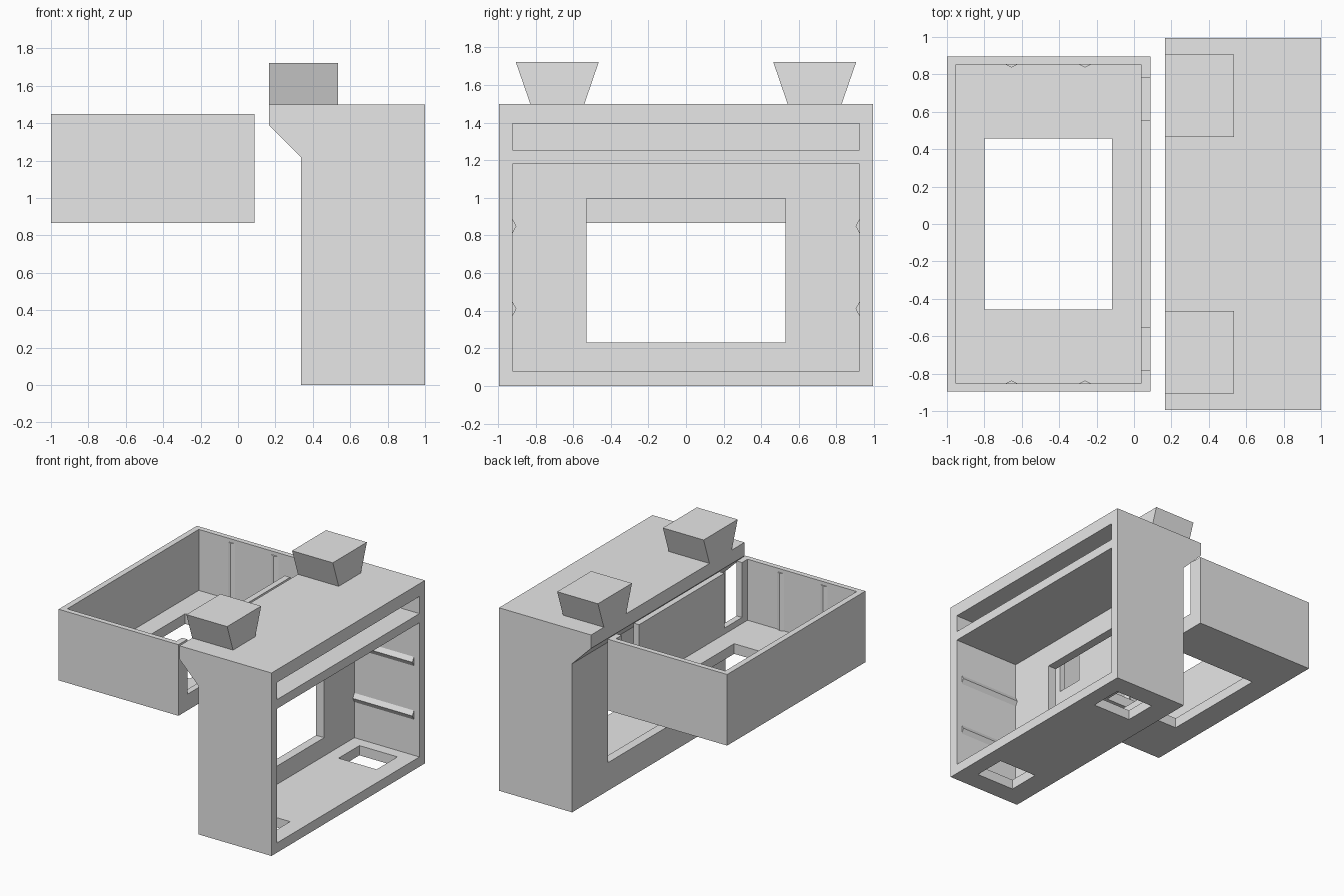
import bpy, bmesh

if "Cube" in bpy.data.objects:
    bpy.data.objects.remove(bpy.data.objects["Cube"])

grey = bpy.data.materials.new("plain grey")
grey.diffuse_color = (0.8, 0.8, 0.8, 1)
grey.use_nodes = True
grey.node_tree.nodes["Principled BSDF"].inputs["Base Color"].default_value = grey.diffuse_color


def prism(name, profile, axis, lo, hi):
    """Extrude a 2D profile along an axis (0=x: profile is y,z; 1=y: x,z; 2=z: x,y)."""
    bm = bmesh.new()

    def point(p, d):
        c = list(p)
        c.insert(axis, d)
        return bm.verts.new(c)

    a = [point(p, lo) for p in profile]
    b = [point(p, hi) for p in profile]
    n = len(profile)
    bm.faces.new(a)
    bm.faces.new(b)
    for i in range(n):
        j = (i + 1) % n
        bm.faces.new((a[i], a[j], b[j], b[i]))
    bmesh.ops.recalc_face_normals(bm, faces=bm.faces)
    mesh = bpy.data.meshes.new(name)
    bm.to_mesh(mesh)
    bm.free()
    mesh.materials.append(grey)
    ob = bpy.data.objects.new(name, mesh)
    bpy.context.collection.objects.link(ob)
    return ob


def box(name, x, y, z):
    return prism(name, [(x[0], y[0]), (x[1], y[0]), (x[1], y[1]), (x[0], y[1])], 2, *z)


def cut(target, x, y, z):
    """Cut a box-shaped opening out of the target."""
    tool = box("cutter", x, y, z)
    tool.hide_render = True
    mod = target.modifiers.new("opening", 'BOOLEAN')
    mod.operation = 'DIFFERENCE'
    mod.solver = 'EXACT'
    mod.object = tool
    bpy.context.view_layer.objects.active = target
    bpy.ops.object.modifier_apply(modifier=mod.name)
    bpy.data.objects.remove(tool)


def span(s, a, b):
    """Range a..b on side s of the y axis."""
    return sorted((s * a, s * b))


# cabinet shell with a sloped overhang, open towards +x
cabinet = prism("cabinet", [(0.337, 0), (1, 0), (1, 1.5), (0.165, 1.5),
                            (0.165, 1.39), (0.337, 1.218)], 1, -0.994, 0.994)
cut(cabinet, (0.41, 1.1), (-0.922, 0.922), (0.08, 1.18))     # main compartment
cut(cabinet, (0.41, 1.1), (-0.922, 0.922), (1.255, 1.395))   # upper slot
cut(cabinet, (0.2, 0.6), (-0.53, 0.53), (0.23, 0.997))       # window in the rear wall
for s in (-1, 1):
    cut(cabinet, (0.52, 0.865), span(s, 0.56, 0.83), (-0.1, 0.2))  # floor sockets

# open-topped tray
tray = box("tray", (-1, 0.087), (-0.895, 0.895), (0.867, 1.45))
cut(tray, (-0.952, 0.038), (-0.852, 0.852), (0.95, 1.6))     # inside
cut(tray, (-0.8, -0.117), (-0.457, 0.457), (0.7, 1.1))       # floor opening
for s in (-1, 1):
    cut(tray, (0.0, 0.15), span(s, 0.553, 0.78), (1.0, 1.6))  # wall notches

for s, side in ((-1, "front"), (1, "back")):
    # flared pegs on top of the cabinet
    prism(side + "_peg", [(s * 0.54, 1.5), (s * 0.828, 1.5),
                          (s * 0.905, 1.722), (s * 0.464, 1.722)], 0, 0.165, 0.535)
    # runner ridges on the cabinet side walls
    for z in (0.41, 0.85):
        prism(side + "_cabinet_ridge", [(s * 0.925, z - 0.043), (s * 0.902, z),
                                        (s * 0.925, z + 0.043)], 0, 0.405, 0.95)
    # upright ridges on the tray end walls
    for x in (-0.655, -0.262):
        prism(side + "_tray_ridge", [(x - 0.038, s * 0.855), (x, s * 0.837),
                                     (x + 0.038, s * 0.855)], 2, 0.945, 1.42)
